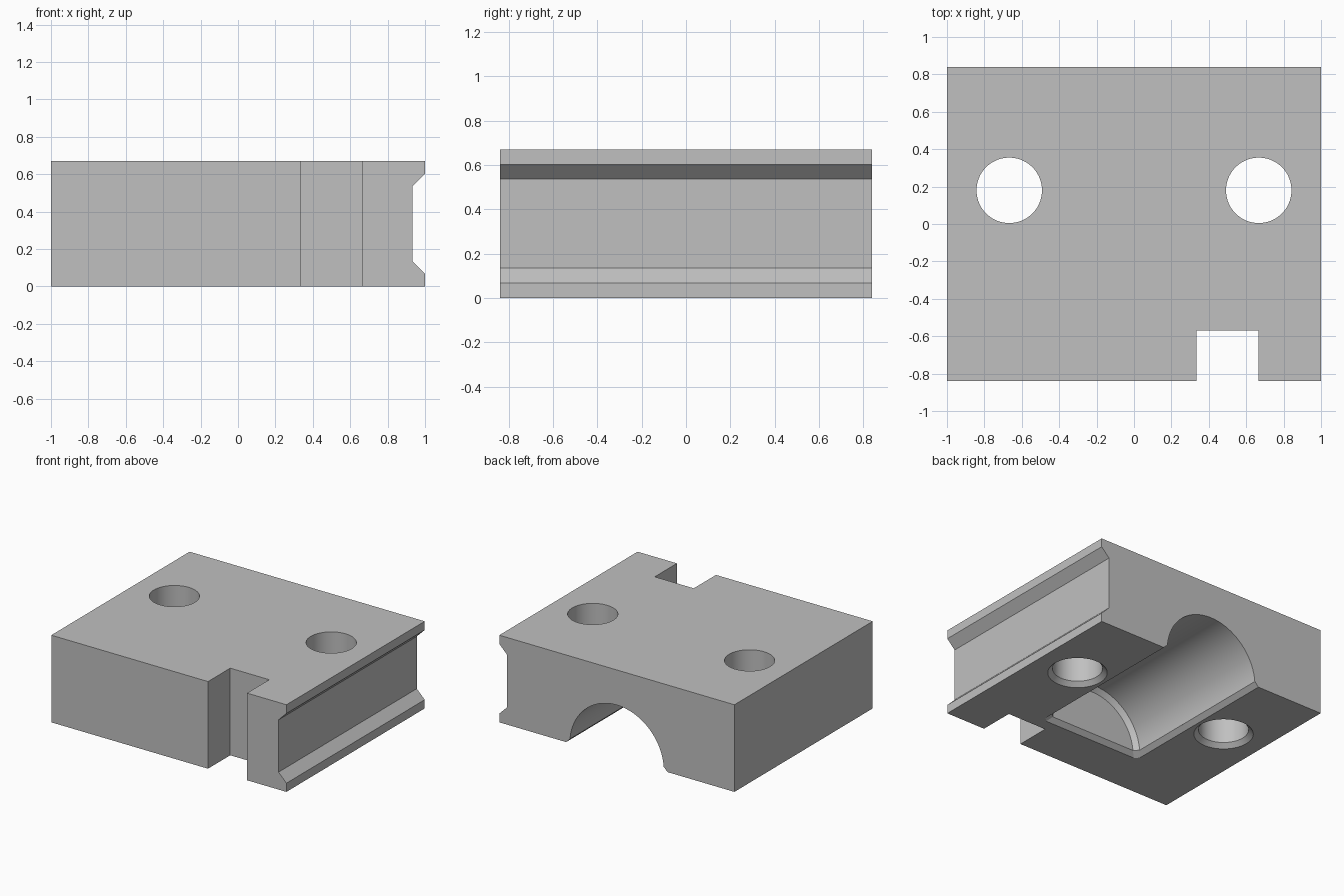
import bpy
import bmesh
from math import cos, sin, pi, radians

default = bpy.data.objects.get("Cube")
if default:
    bpy.data.objects.remove(default, do_unlink=True)

grey = bpy.data.materials.new("plain_grey")
grey.use_nodes = True
COLOUR = (0.53, 0.53, 0.53, 1)
grey.diffuse_color = COLOUR
grey.node_tree.nodes["Principled BSDF"].inputs["Base Color"].default_value = COLOUR

HALF_Y, HEIGHT = 0.84, 0.67
LIP, CHAMFER = 0.067, 0.033
SEGMENTS = 96


def loft(name, rings):
    """Skin a stack of equal-length rings and cap both ends."""
    bm = bmesh.new()
    loops = [[bm.verts.new(p) for p in ring] for ring in rings]
    n = len(loops[0])
    for a, b in zip(loops, loops[1:]):
        for i in range(n):
            j = (i + 1) % n
            bm.faces.new((a[i], a[j], b[j], b[i]))
    bm.faces.new(loops[0][::-1])
    bm.faces.new(loops[-1])
    bmesh.ops.recalc_face_normals(bm, faces=bm.faces)
    mesh = bpy.data.meshes.new(name)
    bm.to_mesh(mesh)
    bm.free()
    mesh.materials.append(grey)
    obj = bpy.data.objects.new(name, mesh)
    bpy.context.collection.objects.link(obj)
    return obj


def circle(r):
    return [(r * cos(2 * pi * i / SEGMENTS), r * sin(2 * pi * i / SEGMENTS))
            for i in range(SEGMENTS)]


def cut(target, cutter):
    cutter.hide_render = True
    mod = target.modifiers.new("cut", 'BOOLEAN')
    mod.operation, mod.solver, mod.object = 'DIFFERENCE', 'EXACT', cutter
    bpy.context.view_layer.objects.active = target
    bpy.ops.object.modifier_apply(modifier=mod.name)
    bpy.data.objects.remove(cutter, do_unlink=True)


# Block with a bevelled groove along its left side
profile = [(-1, 0), (1, 0), (1, LIP), (1 - LIP, 2 * LIP),
           (1 - LIP, HEIGHT - 2 * LIP), (1, HEIGHT - LIP), (1, HEIGHT), (-1, HEIGHT)]
block = loft("clamp_block", [[(x, y, z) for x, z in profile]
                             for y in (-HALF_Y, HALF_Y)])

# Square slot in the front edge
slot = [(0.333, -1), (0.665, -1), (0.665, -0.57), (0.333, -0.57)]
cut(block, loft("slot_cutter", [[(x, y, z) for x, y in slot] for z in (-0.1, 0.8)]))

# Two through holes, countersunk underneath
for side in (-1, 1):
    steps = [(-0.1, 0.175 + CHAMFER + 0.1), (CHAMFER, 0.175), (0.8, 0.175)]
    cut(block, loft("hole_cutter", [[(0.667 * side + x, 0.18 + y, z) for x, y in circle(r)]
                                    for z, r in steps]))

# Half-round channel open at the back, with a bevelled closed end
END, RADIUS = -0.447, 0.4
steps = [(END, RADIUS - CHAMFER), (END + CHAMFER, RADIUS), (1, RADIUS)]
cut(block, loft("channel_cutter", [[(x, y, z) for x, z in circle(r)] for y, r in steps]))


# Flared bottom edge around the channel
def flare_ring(z):
    grow = CHAMFER - z
    w, e, c = RADIUS - 0.0015 + grow, END - grow, CHAMFER - 0.41 * grow * 0.1
    half = [(w, 1), (w, e + c), (w - c, e)]
    return [(x, y, z) for x, y in half] + [(-x, y, z) for x, y in reversed(half)]


cut(block, loft("flare_cutter", [flare_ring(-0.05), flare_ring(CHAMFER)]))

# Smooth round walls, crisp edges
bpy.ops.object.select_all(action='DESELECT')
block.select_set(True)
bpy.context.view_layer.objects.active = block
bpy.ops.object.shade_smooth_by_angle(angle=radians(25))
